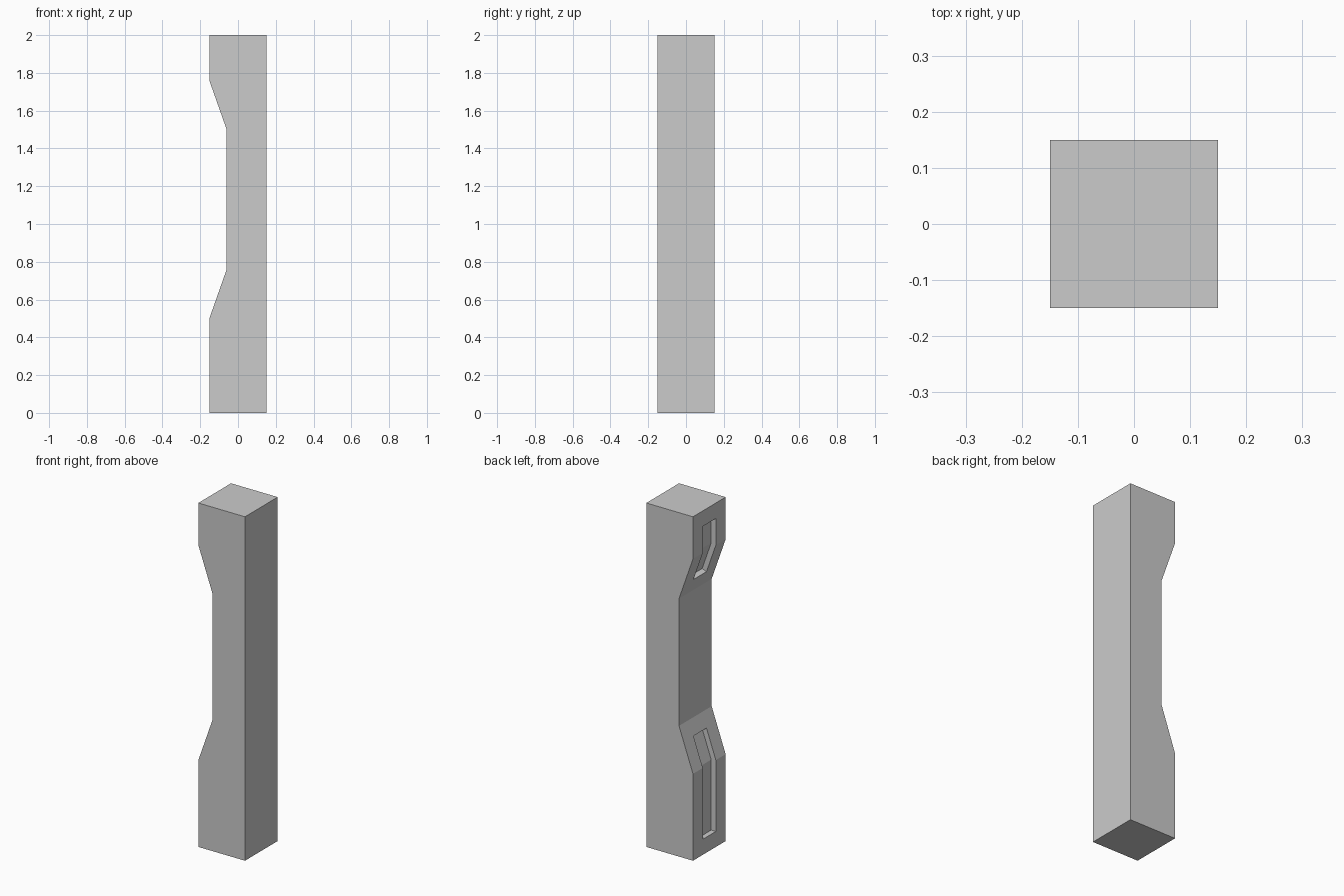
import bpy, bmesh

if "Cube" in bpy.data.objects:
    bpy.data.objects.remove(bpy.data.objects["Cube"])

HALF = 0.15      # half width of the square post
MARGIN = 0.09    # border left around each recess
DEPTH = 0.03     # recess depth

# side profile in x-z: square post with a cut-back waist on the left side
profile = [(HALF, 0), (HALF, 2), (-HALF, 2), (-HALF, 1.755), (-0.06, 1.5),
           (-0.06, 0.76), (-HALF, 0.505), (-HALF, 0)]

bm = bmesh.new()
rings = [[bm.verts.new((x, y, z)) for x, z in profile] for y in (-HALF, HALF)]
front, back = rings
bm.faces.new(front)
bm.faces.new(back[::-1])
n = len(profile)
sides = []
for i in range(n):
    j = (i + 1) % n
    sides.append(bm.faces.new((front[i], back[i], back[j], front[j])))
bmesh.ops.recalc_face_normals(bm, faces=bm.faces[:])

# bent recess on each shoulder: vertical face plus its slope
for pair in ([sides[2], sides[3]], [sides[5], sides[6]]):
    bmesh.ops.inset_region(bm, faces=pair, thickness=MARGIN, use_even_offset=True)
    bm.normal_update()
    bmesh.ops.inset_region(bm, faces=pair, thickness=0, depth=-DEPTH,
                           use_even_offset=True)
    bm.normal_update()

mesh = bpy.data.meshes.new("post")
bm.to_mesh(mesh)
bm.free()
post = bpy.data.objects.new("post", mesh)
bpy.context.collection.objects.link(post)
